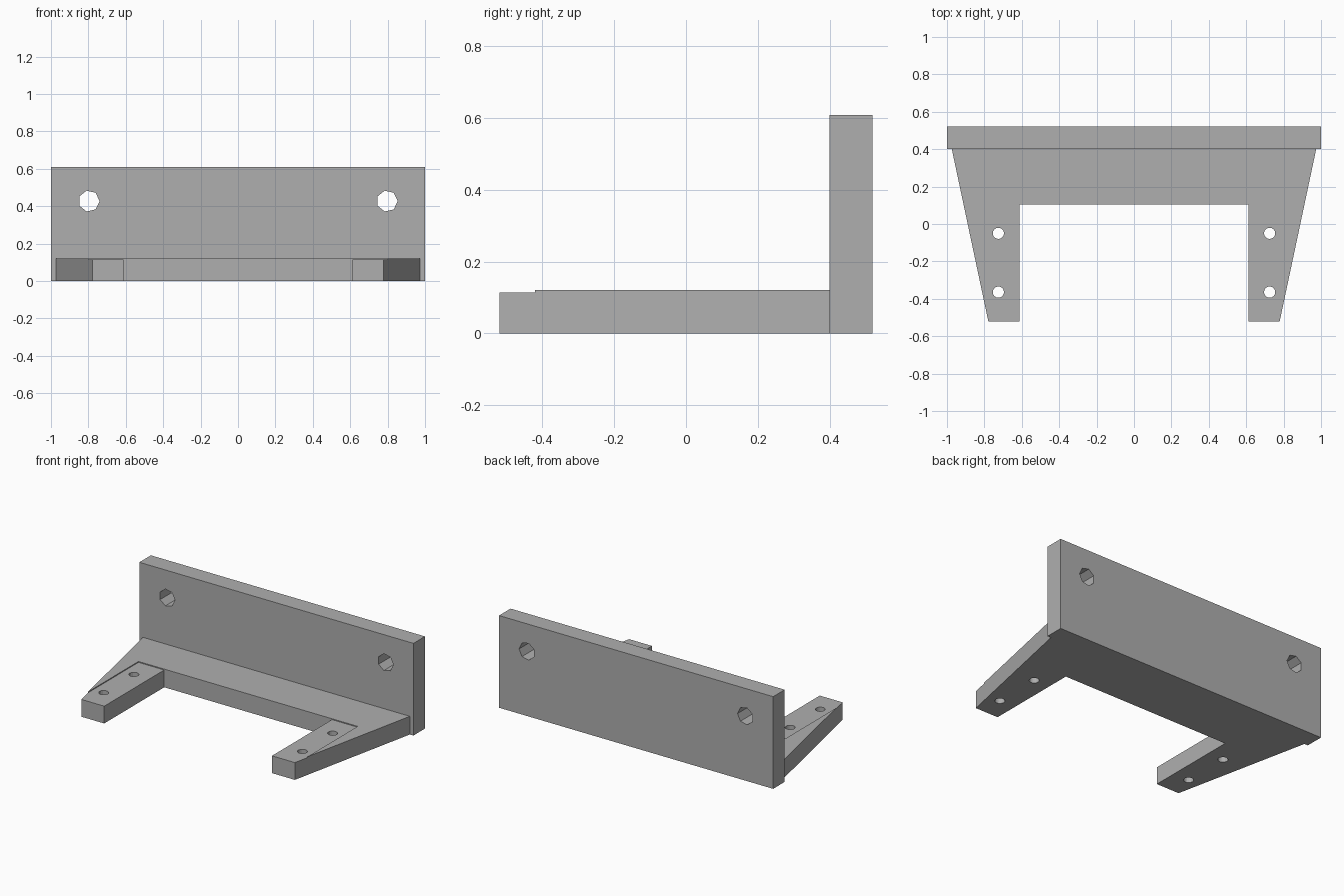
import bpy, bmesh, math
from mathutils import Matrix, Vector

default = bpy.data.objects.get("Cube")
if default:
    bpy.data.objects.remove(default, do_unlink=True)

grey = bpy.data.materials.new("plain grey")
grey.use_nodes = True
GREY = (0.43, 0.43, 0.43, 1)
grey.diffuse_color = GREY
grey.node_tree.nodes["Principled BSDF"].inputs["Base Color"].default_value = GREY


def finish(name, bm):
    bmesh.ops.recalc_face_normals(bm, faces=bm.faces[:])
    mesh = bpy.data.meshes.new(name)
    bm.to_mesh(mesh)
    bm.free()
    mesh.materials.append(grey)
    obj = bpy.data.objects.new(name, mesh)
    bpy.context.collection.objects.link(obj)
    return obj


def prism(name, outline, z0, z1):
    """Extrude an outline in plan from z0 up to z1."""
    bm = bmesh.new()
    face = bm.faces.new([bm.verts.new((x, y, z0)) for x, y in outline])
    top = bmesh.ops.extrude_face_region(bm, geom=[face])["geom"]
    bmesh.ops.translate(bm, vec=(0, 0, z1 - z0),
                        verts=[v for v in top if isinstance(v, bmesh.types.BMVert)])
    return finish(name, bm)


def box(name, x0, x1, y0, y1, z0, z1):
    return prism(name, [(x0, y0), (x1, y0), (x1, y1), (x0, y1)], z0, z1)


def drill(name, centre, radius, sides, along_y=False):
    """Cylinder cutter with a corner pointing to +x."""
    bm = bmesh.new()
    for i in range(sides):
        a = math.tau * i / sides
        bm.verts.new((radius * math.cos(a), radius * math.sin(a), -0.3))
    face = bm.faces.new(bm.verts[:])
    top = bmesh.ops.extrude_face_region(bm, geom=[face])["geom"]
    bmesh.ops.translate(bm, vec=(0, 0, 0.6),
                        verts=[v for v in top if isinstance(v, bmesh.types.BMVert)])
    turn = Matrix.Rotation(math.pi / 2 if along_y else 0, 4, 'X')
    bmesh.ops.transform(bm, verts=bm.verts[:],
                        matrix=Matrix.Translation(Vector(centre)) @ turn)
    return finish(name, bm)


def cut(target, cutter):
    mod = target.modifiers.new("cut", 'BOOLEAN')
    mod.operation = 'DIFFERENCE'
    mod.solver = 'EXACT'
    mod.object = cutter
    bpy.context.view_layer.objects.active = target
    bpy.ops.object.modifier_apply(modifier=mod.name)
    bpy.data.objects.remove(cutter, do_unlink=True)


# Upright back plate and U-shaped base with tapered arms
back_plate = box("back_plate", -1, 1, 0.4, 0.52, 0, 0.608)
half = [(0.612, 0.105), (0.612, -0.52), (0.779, -0.52), (0.974, 0.4)]
base = prism("base_with_arms", half + [(-x, y) for x, y in reversed(half)], 0, 0.12)

for side in (-1, 1):
    # Seven-sided holes through the back plate
    cut(back_plate, drill("plate_hole", (side * 0.797, 0.46, 0.427), 0.057, 7, True))
    # Shallow recess on top of each arm
    xs = sorted((side * 0.5, side * 0.8))
    cut(base, box("recess", xs[0], xs[1], -0.7, 0.105, 0.114, 0.3))
    # Screw holes through each arm
    for y in (-0.05, -0.364):
        cut(base, drill("arm_hole", (side * 0.725, y, 0.06), 0.03, 16))
